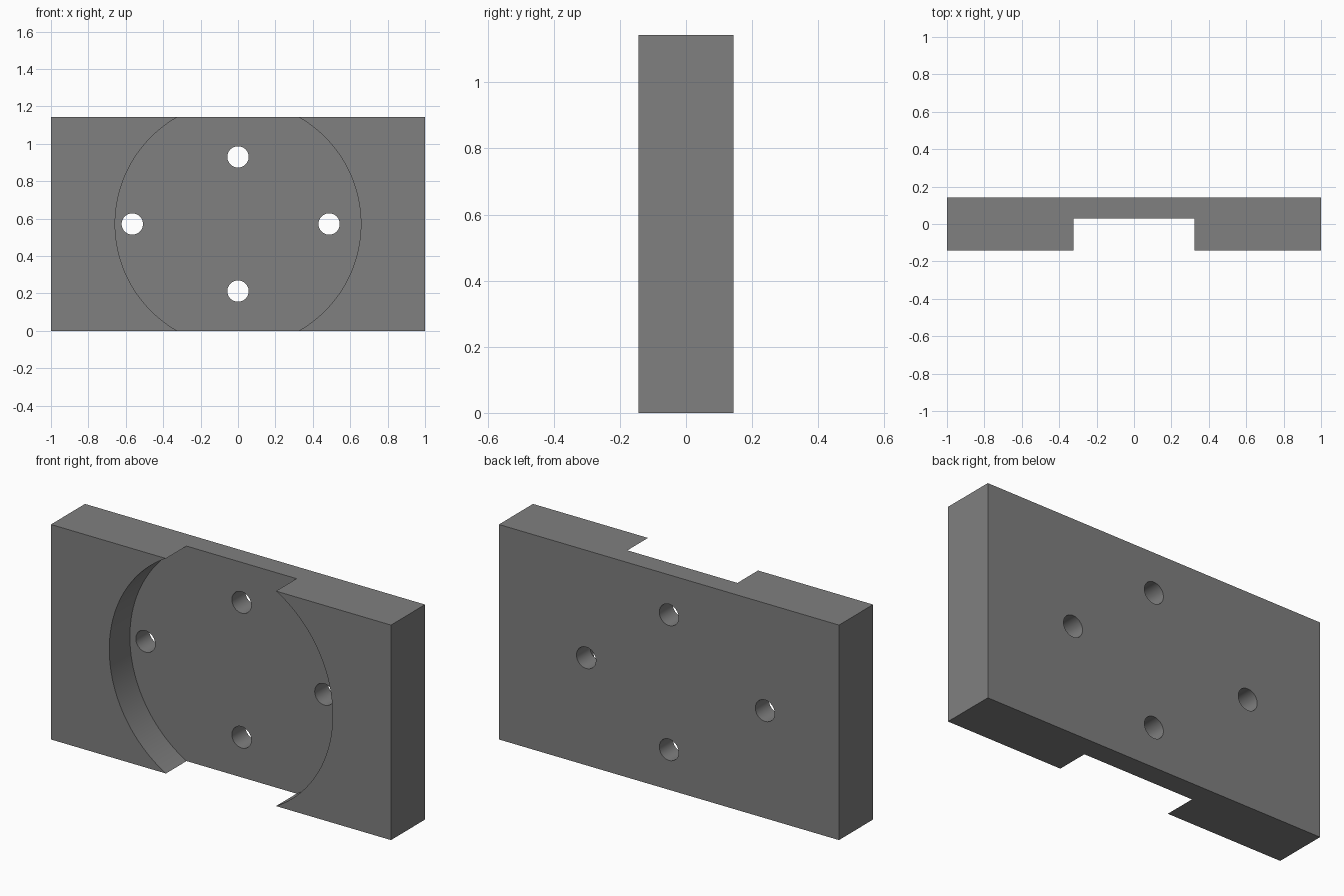
import bpy
import math

if "Cube" in bpy.data.objects:
    bpy.data.objects.remove(bpy.data.objects["Cube"])

W, D, H = 2.0, 0.286, 1.143      # plate width, depth, height
MID = H / 2
POCKET_R, POCKET_FLOOR = 0.657, 0.03
HOLE_R = 0.057

grey = bpy.data.materials.new("grey")
grey.diffuse_color = (0.214, 0.214, 0.214, 1)
grey.use_nodes = True
grey.node_tree.nodes["Principled BSDF"].inputs["Base Color"].default_value = grey.diffuse_color


def cylinder(name, x, z, radius, y0, y1, sides):
    """Cutter cylinder running along y."""
    bpy.ops.mesh.primitive_cylinder_add(
        vertices=sides, radius=radius, depth=y1 - y0,
        location=(x, (y0 + y1) / 2, z), rotation=(math.pi / 2, 0, 0))
    ob = bpy.context.object
    ob.name = name
    ob.data.materials.append(grey)
    return ob


# Rectangular plate
bpy.ops.mesh.primitive_cube_add(size=1, location=(0, 0, MID))
plate = bpy.context.object
plate.name = "mounting_plate"
plate.scale = (W, D, H)
bpy.ops.object.transform_apply(location=False, rotation=False, scale=True)
plate.data.materials.append(grey)

# Round pocket in the front, open at top and bottom, and four through holes
cutters = [cylinder("pocket_cutter", 0, MID, POCKET_R, -0.5, POCKET_FLOOR, 128)]
for x, z in [(-0.565, MID), (0.487, MID), (0, 0.93), (0, 0.213)]:
    cutters.append(cylinder("hole_cutter", x, z, HOLE_R, -0.4, 0.4, 48))

for cutter in cutters:
    cutter.hide_render = True
    mod = plate.modifiers.new("cut", 'BOOLEAN')
    mod.operation = 'DIFFERENCE'
    mod.solver = 'EXACT'
    mod.object = cutter

# Apply the cuts and remove the cutters
bpy.ops.object.select_all(action='DESELECT')
plate.select_set(True)
bpy.context.view_layer.objects.active = plate
for mod in list(plate.modifiers):
    bpy.ops.object.modifier_apply(modifier=mod.name)
for cutter in cutters:
    bpy.data.objects.remove(cutter)

bpy.ops.object.shade_smooth_by_angle(angle=math.radians(30))
